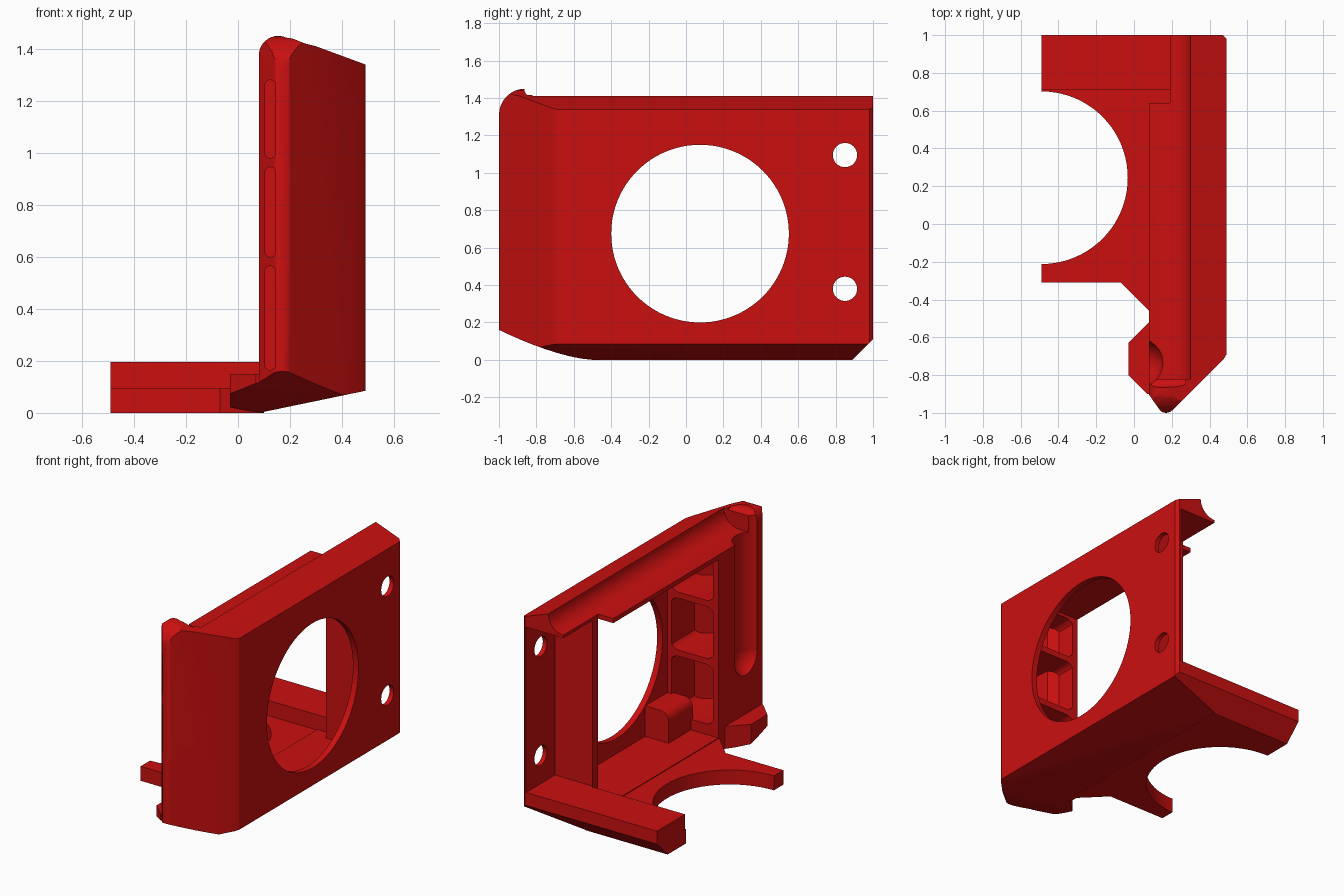
import bpy, bmesh, math
from mathutils import Vector

if "Cube" in bpy.data.objects:
    bpy.data.objects.remove(bpy.data.objects["Cube"])

red = bpy.data.materials.new("bright_red")
red.diffuse_color = (0.60, 0.005, 0.005, 1)
red.use_nodes = True
red.node_tree.nodes["Principled BSDF"].inputs["Base Color"].default_value = red.diffuse_color


def prism(name, pts, axis, lo, hi):
    """Extrude a 2D outline along an axis: x takes (y,z), y takes (x,z), z takes (x,y)."""
    place = {"x": lambda a, b, c: (c, a, b), "y": lambda a, b, c: (a, c, b),
             "z": lambda a, b, c: (a, b, c)}[axis]
    bm = bmesh.new()
    face = bm.faces.new([bm.verts.new(place(a, b, lo)) for a, b in pts])
    new = bmesh.ops.extrude_face_region(bm, geom=[face])["geom"]
    shift = Vector(place(0, 0, hi - lo))
    bmesh.ops.translate(bm, vec=shift, verts=[v for v in new if isinstance(v, bmesh.types.BMVert)])
    bmesh.ops.recalc_face_normals(bm, faces=bm.faces)
    me = bpy.data.meshes.new(name)
    bm.to_mesh(me)
    bm.free()
    ob = bpy.data.objects.new(name, me)
    bpy.context.collection.objects.link(ob)
    me.materials.append(red)
    return ob


def arc(cx, cy, r, a0, a1, n=12):
    return [(cx + r * math.cos(math.radians(a0 + (a1 - a0) * i / n)),
             cy + r * math.sin(math.radians(a0 + (a1 - a0) * i / n))) for i in range(n + 1)]


def rect(x0, y0, x1, y1):
    return [(x0, y0), (x1, y0), (x1, y1), (x0, y1)]


def rounded(x0, y0, x1, y1, r):
    return (arc(x1 - r, y1 - r, r, 0, 90, 6) + arc(x0 + r, y1 - r, r, 90, 180, 6)
            + arc(x0 + r, y0 + r, r, 180, 270, 6) + arc(x1 - r, y0 + r, r, 270, 360, 6))


def circle(cx, cy, r, n=64):
    return arc(cx, cy, r, 0, 360 * (n - 1) / n, n - 1)


def combine(target, tool, op):
    m = target.modifiers.new("cut", "BOOLEAN")
    m.operation, m.solver, m.object = op, "EXACT", tool
    bpy.context.view_layer.objects.active = target
    bpy.ops.object.modifier_apply(modifier=m.name)
    bpy.data.objects.remove(tool)


def cut(tool):
    combine(body, tool, "DIFFERENCE")


def side_outline(name):
    """Side silhouette: swept-up front, rounded front top, chamfered rear bottom."""
    curve = [(-0.5 - 0.51 * t / 8, 0.165 * (t / 8) ** 1.5) for t in range(8, -1, -1)]
    pts = curve + [(0.89, 0), (1, 0.11), (1, 1.6), (-0.86, 1.6)] + arc(-0.86, 1.31, 0.14, 90, 180, 8)
    return prism(name, pts, "x", -1, 1)


# Main housing: plan outline trimmed by the front and side silhouettes
body = prism("bracket_housing",
             [(0.08, 1), (0.47, 1), (0.49, 0.98), (0.49, -0.69), (0.475, -0.715)]
             + arc(0.17, -0.955, 0.045, -45, -135, 6) + [(0.08, -0.905)], "z", -0.1, 1.6)
front = prism("front_silhouette",
              [(0.08, 0), (0.49, 0.085), (0.49, 1.34), (0.30, 1.41), (0.26, 1.42), (0.21, 1.44)]
              + arc(0.155, 1.375, 0.075, 65, 180, 10), "y", -1.2, 1.2)
combine(body, front, "INTERSECT")
combine(body, side_outline("side_silhouette"), "INTERSECT")

# Hollow interior and open rear bay
cut(prism("interior", rect(-0.2, -0.45, 0.45, 0.64), "z", 0.1, 1.27))
cut(prism("rear_bay", rect(-0.2, 0.70, 0.46, 1.2), "z", 0.195, 1.28))
cut(prism("rear_inner_edge", rect(-0.2, 0.64, 0.19, 1.2), "z", 0.195, 1.7))
cut(prism("floor_step", rect(-0.2, 0.6, 0.19, 0.71), "z", 0.1, 0.4))

# Cable channel along the top and down the inner front
cut(prism("top_channel", [(-0.1, 1.30), (0.19, 1.30)] + arc(0.19, 1.41, 0.11, -80, 0, 10)
          + [(0.30, 1.7), (-0.1, 1.7)], "y", -0.82, 1.2))
cut(prism("top_channel_end", circle(-0.82, 1.45, 0.045, 24), "x", -0.1, 0.27))
groove = prism("front_groove", circle(0.025, -0.735, 0.128, 32), "z", 0.52, 1.7)
cut(groove)
bpy.ops.mesh.primitive_uv_sphere_add(segments=32, ring_count=16, radius=0.128,
                                     location=(0.025, -0.735, 0.52))
tip = bpy.context.object
tip.data.materials.append(red)
cut(tip)

# Three compartments, each with a slot through the front edge
for z0, z1 in ((0.17, 0.56), (0.60, 0.94), (0.98, 1.25)):
    room = prism("compartment", [(0.12, -0.4), (0.42, -0.4), (0.42, -0.69), (0.23, -0.88),
                                 (0.20, -0.86), (0.18, -0.62), (0.12, -0.58)], "z", z0, z1)
    combine(room, prism("compartment_round", rounded(0.11, z0, 0.43, z1, 0.06), "y", -1, 0),
            "INTERSECT")
    cut(room)
for z0, z1 in ((0.165, 0.565), (0.60, 0.945), (0.98, 1.28)):
    cut(prism("slot", rounded(0.103, z0, 0.145, z1, 0.0205), "y", -1.2, -0.875))

# Large round opening and two screw holes
cut(prism("main_hole", circle(0.075, 0.675, 0.475, 96), "x", 0.40, 0.6))
for z in (0.38, 1.095):
    cut(prism("screw_hole", circle(0.85, z, 0.065, 32), "x", 0.40, 0.6))

# Small rounded boss inside
boss = prism("inner_boss", [(0.28, 0.08), (0.46, 0.08), (0.46, 0.30)]
             + arc(0.34, 0.24, 0.06, 90, 180, 8), "y", -0.47, -0.22)
combine(body, boss, "UNION")

# Floor with a half-round cutout, rear arm and front foot
floor = prism("floor", [(0.10, 0.75), (-0.49, 0.75)] + arc(-0.49, 0.245, 0.457, 90, -90, 40)
              + [(-0.49, -0.31), (-0.07, -0.31), (0.08, -0.46), (0.10, -0.46)], "z", 0, 0.095)
arm = prism("rear_arm", rect(-0.49, 0.71, 0.10, 1), "z", 0, 0.195)
foot = prism("front_foot", [(0.10, -0.50), (0.08, -0.52), (-0.03, -0.63), (-0.03, -0.80),
                            (0.07, -0.90), (0.10, -0.90)], "z", 0, 0.15)
for part in (floor, arm, foot):
    combine(part, side_outline("side_trim"), "INTERSECT")
    combine(body, part, "UNION")

# Smooth the curved surfaces, keep the edges sharp
bpy.ops.object.select_all(action="DESELECT")
body.select_set(True)
bpy.context.view_layer.objects.active = body
bpy.ops.object.shade_smooth_by_angle(angle=math.radians(30))
